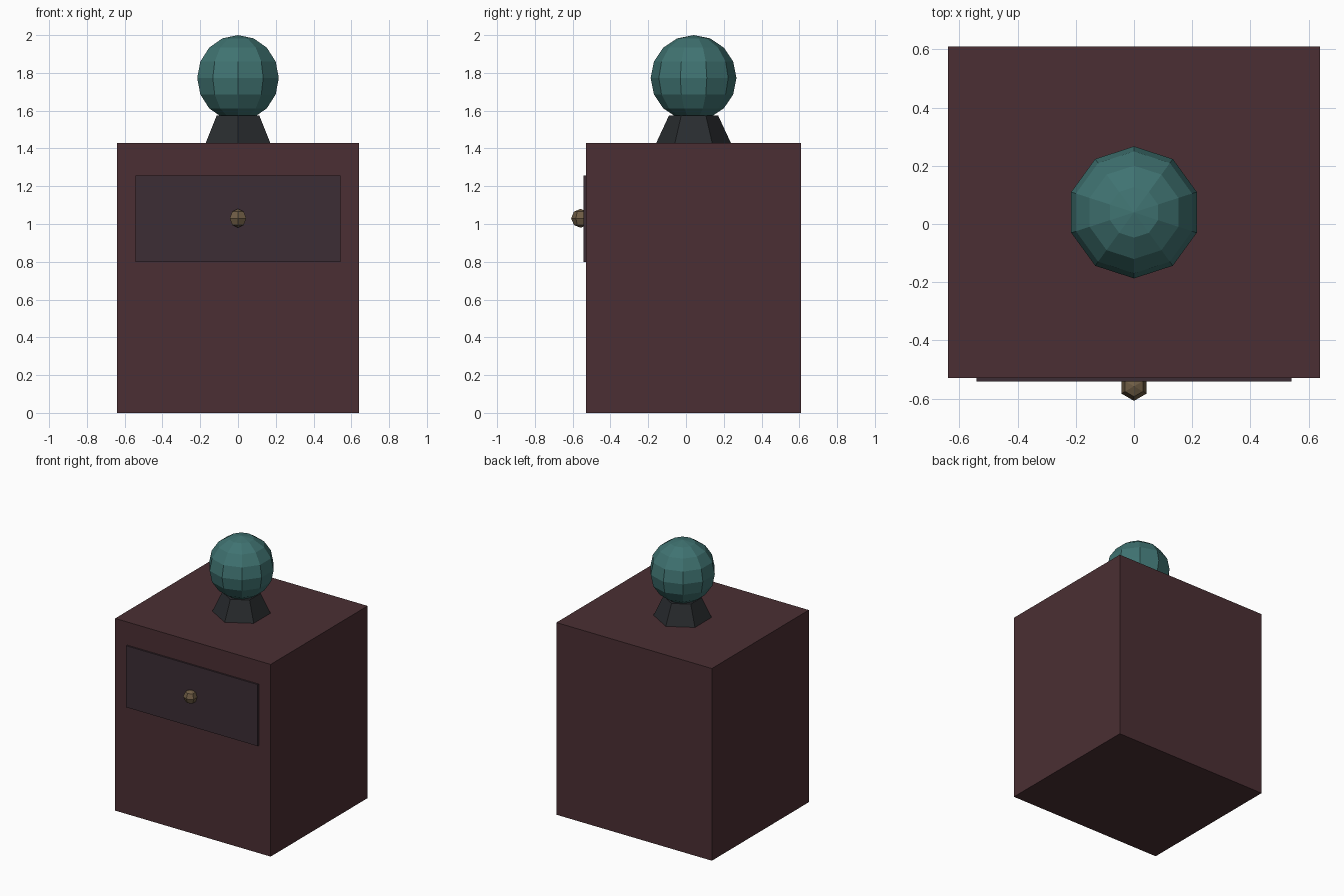
import bpy

if "Cube" in bpy.data.objects:
    bpy.data.objects.remove(bpy.data.objects["Cube"])

CY = 0.04  # depth centre of the cabinet and lamp


def paint(obj, name, colour):
    obj.name = name
    mat = bpy.data.materials.new(name + "_colour")
    mat.diffuse_color = (*colour, 1)
    mat.use_nodes = True
    mat.node_tree.nodes["Principled BSDF"].inputs["Base Color"].default_value = mat.diffuse_color
    obj.data.materials.append(mat)


def box(name, lo, hi, colour):
    centre = [(a + b) / 2 for a, b in zip(lo, hi)]
    bpy.ops.mesh.primitive_cube_add(size=1, location=centre)
    obj = bpy.context.object
    for v in obj.data.vertices:
        v.co = [c * (b - a) for c, a, b in zip(v.co, lo, hi)]
    paint(obj, name, colour)


def ball(name, segments, rings, radius, location, colour):
    bpy.ops.mesh.primitive_uv_sphere_add(segments=segments, ring_count=rings,
                                         radius=radius, location=location)
    paint(bpy.context.object, name, colour)


# Cabinet with a thin drawer front and knob
box("cabinet", (-0.64, -0.53, 0), (0.64, 0.61, 1.43), (0.07, 0.028, 0.033))
box("drawer_front", (-0.542, -0.542, 0.80), (0.542, -0.525, 1.258), (0.045, 0.026, 0.035))
ball("drawer_knob", 6, 4, 0.05, (0, -0.558, 1.03), (0.16, 0.11, 0.06))

# Lamp: six-sided tapered foot and low-poly globe
bpy.ops.mesh.primitive_cone_add(vertices=6, radius1=0.197, radius2=0.13, depth=0.145,
                                location=(0, CY, 1.5025))
paint(bpy.context.object, "lamp_foot", (0.022, 0.025, 0.028))
ball("lamp_globe", 10, 8, 0.227, (0, CY, 1.773), (0.05, 0.17, 0.165))
